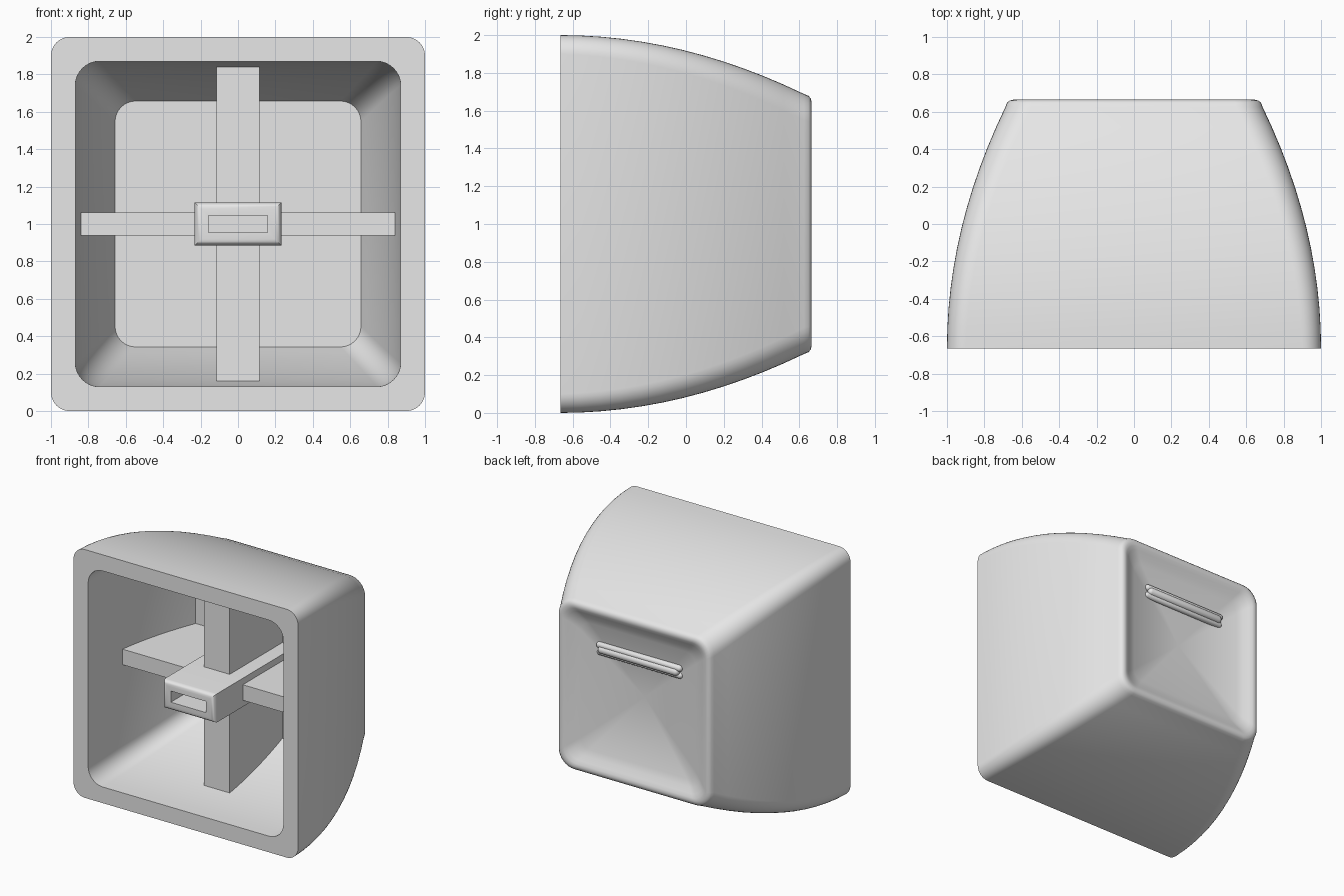
import bpy, bmesh
from math import sin, cos, pi, radians

cube = bpy.data.objects.get("Cube")
if cube:
    bpy.data.objects.remove(cube)

mat = bpy.data.materials.new("light_grey")
mat.use_nodes = True
GREY = (0.8, 0.8, 0.8, 1)
mat.diffuse_color = GREY
mat.node_tree.nodes["Principled BSDF"].inputs["Base Color"].default_value = GREY

FRONT, BACK, FLOOR, FIN = -0.665, 0.665, 0.4, -0.27


def outer_half(y):
    return 1 - 0.1875 * (y - FRONT) ** 2


def inner_half(y):
    return outer_half(y) - 0.13


def ring(hx, hz, r, y, seg=8):
    """Rounded rectangle facing along y, centred on z = 1."""
    pts = []
    for q, (sx, sz) in enumerate([(1, 1), (-1, 1), (-1, -1), (1, -1)]):
        for i in range(seg + 1):
            a = (q + (i / seg if seg else 0.5)) * pi / 2
            pts.append((sx * (hx - r) + r * cos(a), y, 1 + sz * (hz - r) + r * sin(a)))
    return pts


def finish(name, bm, angle=30):
    bmesh.ops.recalc_face_normals(bm, faces=bm.faces)
    mesh = bpy.data.meshes.new(name)
    bm.to_mesh(mesh)
    bm.free()
    mesh.materials.append(mat)
    ob = bpy.data.objects.new(name, mesh)
    bpy.context.collection.objects.link(ob)
    bpy.ops.object.select_all(action='DESELECT')
    ob.select_set(True)
    bpy.context.view_layer.objects.active = ob
    bpy.ops.object.shade_smooth_by_angle(angle=radians(angle))
    return ob


def loft(name, rings, apex=None, angle=30):
    """Skin a run of matching rings; the last closes on a point or a cap."""
    bm = bmesh.new()
    loops = [[bm.verts.new(p) for p in r] for r in rings]
    n = len(loops[0])
    for a, b in zip(loops, loops[1:]):
        for i in range(n):
            j = (i + 1) % n
            bm.faces.new((a[i], a[j], b[j], b[i]))
    bm.faces.new(loops[0])
    if apex:
        tip = bm.verts.new(apex)
        for i in range(n):
            bm.faces.new((loops[-1][i], loops[-1][(i + 1) % n], tip))
    else:
        bm.faces.new(loops[-1])
    return finish(name, bm, angle)


# Hollow shell: inner floor, inner walls, front edge, outer walls, rim, dish
STEPS = 12
rings = []
for i in range(STEPS + 1):
    y = FLOOR + (FRONT - FLOOR) * i / STEPS
    rings.append(ring(inner_half(y), inner_half(y), 0.11 + 0.02 * i / STEPS, y))
for i in range(STEPS + 1):
    y = FRONT + (0.625 - FRONT) * i / STEPS
    rings.append(ring(outer_half(y), outer_half(y), 0.1 + 0.04 * i / STEPS, y))
for half, r, y in [(0.679, 0.135, 0.648), (0.665, 0.125, 0.66), (0.645, 0.115, BACK),
                   (0.625, 0.11, 0.66), (0.6, 0.1, 0.648), (0.56, 0.09, 0.626),
                   (0.51, 0.08, 0.608)]:
    rings.append(ring(half, half, r, y))
loft("shell", rings, apex=(0, 0.525, 1), angle=35)


# Support fins whose ends follow the inner walls
def fin(name, thickness, vertical):
    bm = bmesh.new()
    ys = [FIN + (FLOOR + 0.02 - FIN) * i / 8 for i in range(9)]
    outline = [(inner_half(y), y) for y in ys] + [(-inner_half(y), y) for y in reversed(ys)]
    h = thickness / 2
    sides = []
    for t in (-h, h):
        sides.append([bm.verts.new((t, y, 1 + w) if vertical else (w, y, 1 + t))
                      for w, y in outline])
    a, b = sides
    bm.faces.new(a)
    bm.faces.new(b)
    for i in range(len(a)):
        j = (i + 1) % len(a)
        bm.faces.new((a[i], a[j], b[j], b[i]))
    finish(name, bm)


fin("vertical_fin", 0.23, True)
fin("horizontal_fin", 0.125, False)

# Central stem with a softened front edge and a slot
stem = [ring(0.232, 0.115, 0, FLOOR + 0.02, 0), ring(0.232, 0.115, 0, -0.595, 0)]
for i in range(1, 5):
    a = i / 4 * pi / 2
    inset = 0.035 * (1 - cos(a))
    stem.append(ring(0.232 - inset, 0.115 - inset, 0, -0.595 - 0.035 * sin(a), 0))
stem += [ring(0.158, 0.045, 0, -0.63, 0), ring(0.158, 0.045, 0, -0.3, 0)]
loft("stem", stem)


# Raised finger ridge on the dish: a wide low step and a rounded crest
def rod(name, length, radius, y, z):
    bm = bmesh.new()
    bmesh.ops.create_uvsphere(bm, u_segments=16, v_segments=10, radius=radius)
    for v in bm.verts:
        v.co.x, v.co.z = v.co.z, v.co.x
        v.co.x += (length / 2 - radius) * (1 if v.co.x > 0 else -1)
        v.co.y += y
        v.co.z += z
    finish(name, bm, 60)


rod("ridge_crest", 0.72, 0.032, 0.598, 1.32)
rod("ridge_upper_step", 0.76, 0.026, 0.59, 1.35)
rod("ridge_lower_step", 0.76, 0.026, 0.58, 1.29)
